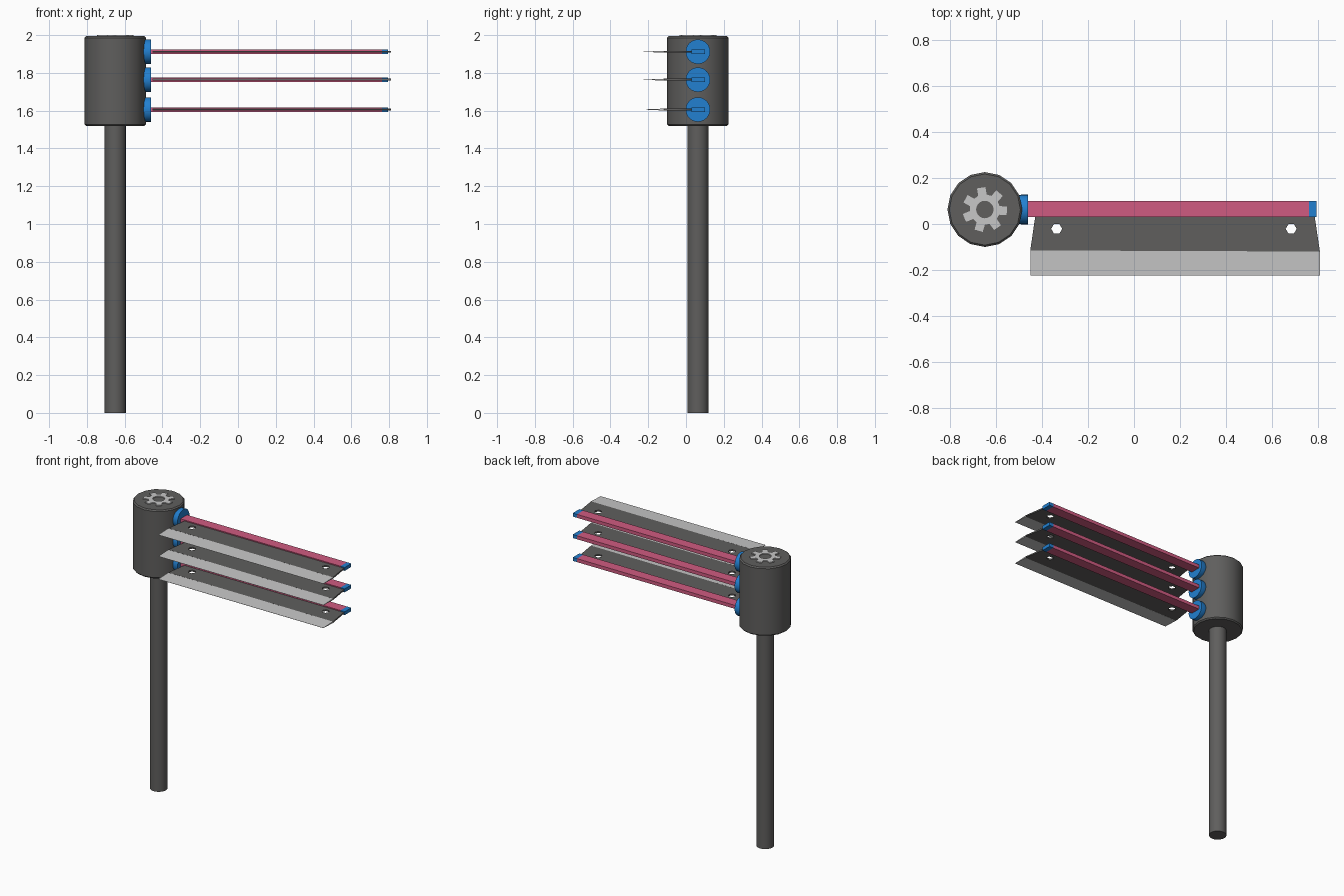
import bpy, bmesh, math
from mathutils import Matrix

if "Cube" in bpy.data.objects:
    bpy.data.objects.remove(bpy.data.objects["Cube"])

CX, CY = -0.65, 0.063          # axis of the pole and head


def material(name, rgb):
    m = bpy.data.materials.new(name)
    m.diffuse_color = (*rgb, 1)
    m.use_nodes = True
    m.node_tree.nodes["Principled BSDF"].inputs["Base Color"].default_value = m.diffuse_color
    return m


DARK = material("dark grey", (0.115, 0.113, 0.11))
LIGHT = material("light grey", (0.57, 0.57, 0.57))
PINK = material("pink", (0.63, 0.105, 0.22))
BLUE = material("blue", (0.016, 0.215, 0.63))


def add(name, mesh, mat):
    ob = bpy.data.objects.new(name, mesh)
    bpy.context.collection.objects.link(ob)
    mesh.materials.clear()
    mesh.materials.append(mat)
    return ob


def smooth(ob):
    bpy.ops.object.select_all(action='DESELECT')
    ob.select_set(True)
    bpy.context.view_layer.objects.active = ob
    bpy.ops.object.shade_smooth_by_angle(angle=math.radians(35))


def lathe(name, profile, sides, mat, matrix):
    """Closed solid turned from (radius, height) pairs, bottom to top."""
    bm = bmesh.new()
    rings = [[bm.verts.new((r * math.cos(math.tau * i / sides),
                            r * math.sin(math.tau * i / sides), h))
              for i in range(sides)] for r, h in profile]
    for a, b in zip(rings, rings[1:]):
        for i in range(sides):
            j = (i + 1) % sides
            bm.faces.new((a[i], a[j], b[j], b[i]))
    bm.faces.new(rings[0][::-1])
    bm.faces.new(rings[-1])
    bm.transform(matrix)
    mesh = bpy.data.meshes.new(name)
    bm.to_mesh(mesh)
    bm.free()
    ob = add(name, mesh, mat)
    smooth(ob)
    return ob


def prism(name, section, x0, x1, mat):
    """Solid with a (y, z) section running along x."""
    n = len(section)
    verts = [(x, y, z) for x in (x0, x1) for y, z in section]
    faces = [(i, (i + 1) % n, n + (i + 1) % n, n + i) for i in range(n)]
    faces += [tuple(range(n))[::-1], tuple(range(n, 2 * n))]
    mesh = bpy.data.meshes.new(name)
    mesh.from_pydata(verts, [], faces)
    bm = bmesh.new()
    bm.from_mesh(mesh)
    bmesh.ops.recalc_face_normals(bm, faces=bm.faces)
    bm.to_mesh(mesh)
    bm.free()
    return add(name, mesh, mat)


def plate(name, loops, z, half, mat):
    """Flat plate from a 2D outline; further loops are holes."""
    cu = bpy.data.curves.new(name, 'CURVE')
    cu.dimensions, cu.fill_mode, cu.extrude = '2D', 'BOTH', half
    for loop in loops:
        s = cu.splines.new('POLY')
        s.points.add(len(loop) - 1)
        for p, (x, y) in zip(s.points, loop):
            p.co = (x, y, 0, 1)
        s.use_cyclic_u = True
    tmp = bpy.data.objects.new(name + "_outline", cu)
    bpy.context.collection.objects.link(tmp)
    mesh = bpy.data.meshes.new_from_object(
        tmp.evaluated_get(bpy.context.evaluated_depsgraph_get()))
    bpy.data.objects.remove(tmp)
    mesh.transform(Matrix.Translation((0, 0, z)))
    return add(name, mesh, mat)


def polygon(x, y, r, n):
    return [(x + r * math.cos(math.tau * i / n), y + r * math.sin(math.tau * i / n))
            for i in range(n)]


# Pole and head
axis = Matrix.Translation((CX, CY, 0))
lathe("pole", [(0.056, 0), (0.056, 1.54)], 24, DARK, axis)
lathe("head", [(0.155, 1.52), (0.163, 1.528), (0.163, 1.986), (0.155, 1.994)],
      16, DARK, axis)

# Gear badge on top of the head
teeth, outline = 7, []
for k in range(teeth):
    mid = math.tau * k / teeth - 0.06
    for da, r in ((-0.29, 0.066), (-0.19, 0.098), (0.19, 0.098), (0.29, 0.066)):
        outline.append((CX + r * math.cos(mid + da), CY + r * math.sin(mid + da)))
plate("gear_badge", [outline, polygon(CX, CY, 0.038, 20)], 1.996, 0.004, LIGHT)

# Three identical arms with blades
for i, z in enumerate((1.912, 1.764, 1.606), 1):
    turn = Matrix.Translation((0, CY, z)) @ Matrix.Rotation(math.pi / 2, 4, 'Y')
    lathe(f"pivot_{i}", [(0.055, -0.52), (0.065, -0.49), (0.065, -0.461)],
          24, BLUE, turn)
    bar = [(0.030, z - 0.012), (0.101, z - 0.012), (0.101, z + 0.012), (0.030, z + 0.012)]
    prism(f"arm_{i}", bar, -0.47, 0.763, PINK)
    prism(f"arm_tip_{i}", bar, 0.763, 0.795, BLUE)
    plate(f"blade_{i}",
          [[(-0.43, 0.035), (-0.452, -0.115), (0.81, -0.12), (0.787, 0.035)],
           polygon(-0.337, -0.021, 0.024, 6), polygon(0.685, -0.021, 0.024, 6)],
          z, 0.005, DARK)
    edge = [(-0.1165, z - 0.005), (-0.1165, z + 0.005), (-0.225, z + 0.0005), (-0.225, z - 0.0005)]
    prism(f"cutting_edge_{i}", edge, -0.452, 0.81, LIGHT)
